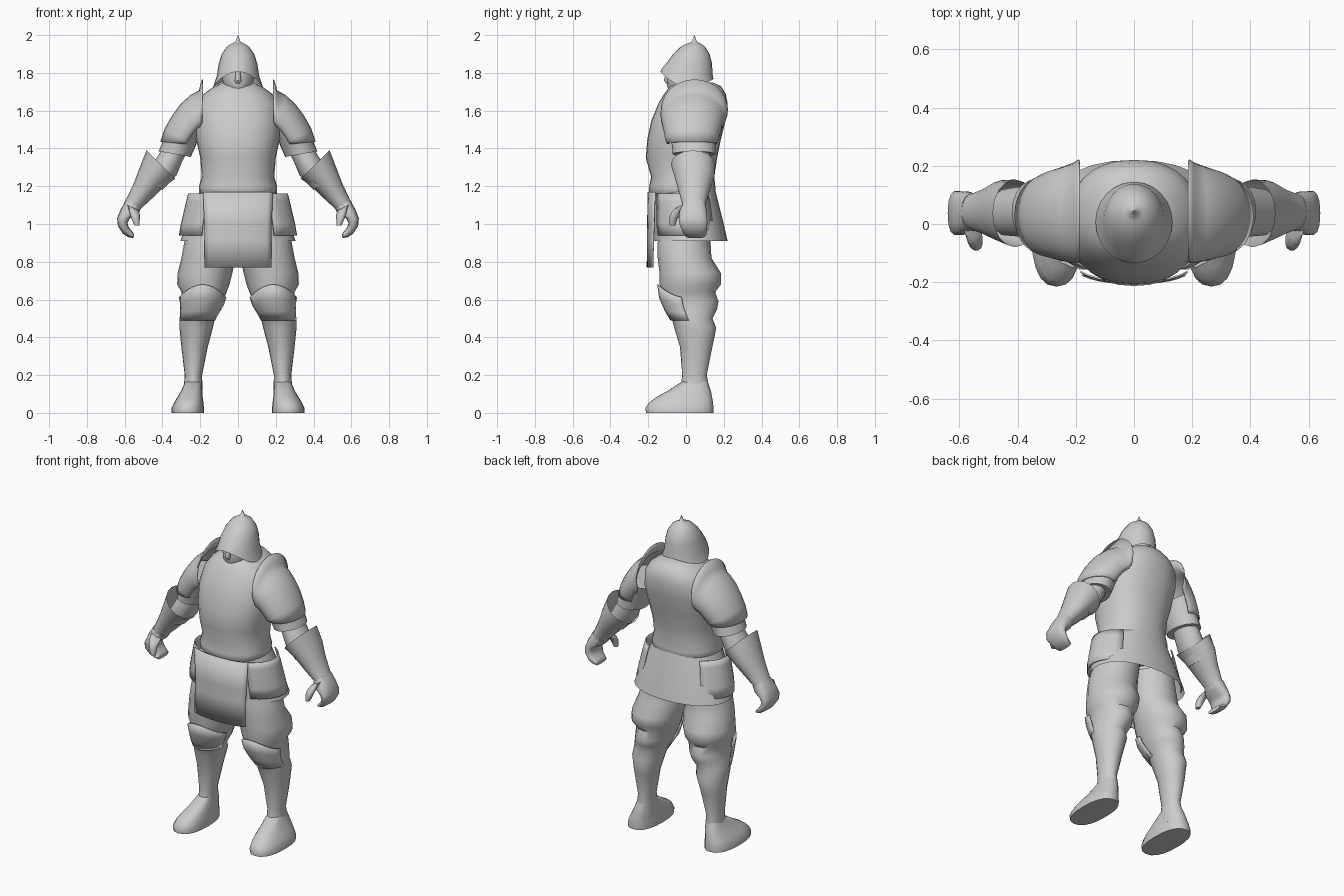
import bpy, bmesh, math

grey = bpy.data.materials.new("armour_grey")
grey.diffuse_color = (0.6, 0.6, 0.6, 1)


def loft(name, rings, n=20, arc=None, power=2.0, mirror=False, cap=True, thick=0.0, smooth=50):
    """Skin oval sections. Each ring: outer x,z, inner x,z, front y, back y, [front lift, back lift]."""
    bm = bmesh.new()
    rows = []
    for r in rings:
        px, pz, qx, qz, yf, yb = r[:6]
        lf, lb = r[6:8] if len(r) > 6 else (0, 0)
        row = []
        for i in range(n):
            if arc:
                t = math.radians(arc[0] + (arc[1] - arc[0]) * i / (n - 1))
            else:
                t = math.tau * i / n
            c, s = (math.copysign(abs(f) ** (2 / power), f) for f in (math.cos(t), math.sin(t)))
            lift = (lf if s < 0 else lb) * s * s
            row.append(bm.verts.new(((px + qx) / 2 + (px - qx) / 2 * c,
                                     (yf + yb) / 2 + (yb - yf) / 2 * s,
                                     (pz + qz) / 2 + (pz - qz) / 2 * c + lift)))
        rows.append(row)
    for a, b in zip(rows, rows[1:]):
        for i in range(n - 1 if arc else n):
            j = (i + 1) % n
            bm.faces.new((a[i], a[j], b[j], b[i]))
    if cap and not arc:
        bm.faces.new(rows[0][::-1])
        bm.faces.new(rows[-1])
    bmesh.ops.recalc_face_normals(bm, faces=bm.faces)
    me = bpy.data.meshes.new(name)
    bm.to_mesh(me)
    bm.free()
    ob = bpy.data.objects.new(name, me)
    bpy.context.collection.objects.link(ob)
    me.materials.append(grey)
    bpy.ops.object.select_all(action='DESELECT')
    ob.select_set(True)
    bpy.context.view_layer.objects.active = ob
    bpy.ops.object.shade_smooth_by_angle(angle=math.radians(smooth))
    if thick:
        m = ob.modifiers.new("thickness", 'SOLIDIFY')
        m.thickness = thick
        m.offset = 0
    if mirror:
        ob.modifiers.new("mirror", 'MIRROR')
    return ob


def level(z, w, yf, yb, *lift):
    """Horizontal section centred on x = 0."""
    return (w, z, -w, z, yf, yb, *lift)


def leg_ring(z, xi, xo, yf, yb, *lift):
    """Horizontal section of one leg."""
    return (xo, z, xi, z, yf, yb, *lift)


# Torso
loft("cuirass", [level(*r) for r in (
    (1.15, .19, -.18, .14), (1.17, .205, -.195, .155), (1.2, .207, -.195, .155),
    (1.25, .192, -.185, .15), (1.35, .2, -.213, .165), (1.45, .222, -.205, .185),
    (1.55, .23, -.183, .21), (1.64, .215, -.145, .22), (1.69, .18, -.115, .21),
    (1.73, .125, -.085, .185), (1.75, .08, -.04, .14))], n=28, power=2.3)

# Head and nose
loft("head", [level(*r) for r in (
    (1.66, .07, -.06, .11), (1.70, .065, -.085, .1), (1.73, .075, -.1, .1),
    (1.77, .085, -.1, .11), (1.84, .085, -.09, .11))], n=20)
loft("nose", [level(*r) for r in (
    (1.745, .012, -.105, -.08), (1.76, .018, -.118, -.08), (1.82, .01, -.1, -.08))], n=8)

# Helmet with flared brim and top spike
loft("helmet", [level(*r) for r in (
    (1.727, .132, -.135, .145, .08, .04), (1.78, .113, -.127, .14, .045, .02),
    (1.85, .102, -.105, .138), (1.9, .086, -.068, .125), (1.94, .058, -.026, .1),
    (1.956, .032, .008, .076), (1.964, .014, .03, .058), (2.0, .001, .044, .046))],
    n=24, cap=False)

# Skirt, front panel and hip plates
loft("skirt", [level(*r) for r in (
    (1.18, .2, -.18, .155), (1.1, .235, -.18, .175), (1.0, .275, -.178, .2), (.91, .305, -.172, .22))],
    n=28, cap=False, power=2.2)
loft("front_panel", [level(*r) for r in (
    (1.17, .205, -.2, -.07), (1.0, .197, -.203, -.08), (.92, .195, -.204, -.09), (.77, .197, -.205, -.1))],
    n=11, arc=(-154, -26), thick=.006)
loft("hip_plate", [level(*r) for r in (
    (1.16, .262, -.19, .16), (1.12, .272, -.192, .17), (1.0, .3, -.195, .19), (.94, .31, -.19, .2))],
    n=10, arc=(-52, 48), thick=.006, mirror=True)

# Legs: trousers puffed over the knee, then calf and ankle
loft("leg", [leg_ring(*r) for r in (
    (1.0, .002, .25, -.14, .14), (.9, .005, .285, -.15, .13), (.82, .012, .3, -.15, .135),
    (.74, .03, .32, -.14, .185), (.68, .045, .322, -.14, .185), (.64, .06, .3, -.13, .155),
    (.59, .08, .293, -.125, .172), (.55, .095, .298, -.11, .165), (.5, .122, .31, -.075, .14),
    (.45, .133, .31, -.062, .16), (.35, .16, .3, -.032, .14), (.2, .19, .282, -.02, .11),
    (.12, .188, .288, -.03, .125), (.06, .188, .3, -.06, .13))], mirror=True)
loft("knee_guard", [leg_ring(*r) for r in (
    (.61, .062, .312, -.15, .16, .07, 0), (.57, .075, .305, -.14, .16, .04, 0),
    (.53, .1, .306, -.11, .15, .01, 0), (.49, .122, .308, -.08, .15))],
    n=13, arc=(-170, -10), thick=.005, mirror=True)
loft("foot", [leg_ring(*r) for r in (
    (0, .18, .352, -.212, .145), (.025, .18, .352, -.215, .146), (.055, .183, .338, -.195, .143),
    (.085, .187, .32, -.155, .138), (.115, .19, .302, -.1, .132), (.165, .195, .28, -.022, .115))],
    power=2.4, mirror=True)

# Shoulder plate with raised inner rim, and lower sleeve
loft("shoulder_plate", [
    (.188, 1.765, .19, 1.45, -.13, .22), (.205, 1.705, .2, 1.44, -.132, .21),
    (.25, 1.68, .205, 1.43, -.128, .2), (.3, 1.635, .21, 1.42, -.122, .19),
    (.345, 1.575, .215, 1.41, -.115, .182), (.385, 1.505, .22, 1.4, -.108, .17),
    (.408, 1.435, .225, 1.42, -.1, .16)], n=19, arc=(-115, 115), thick=.006, mirror=True)
loft("sleeve", [
    (.33, 1.58, .19, 1.5, -.09, .16), (.385, 1.47, .215, 1.44, -.085, .16),
    (.402, 1.43, .225, 1.41, -.075, .155), (.42, 1.385, .25, 1.355, -.07, .155)], mirror=True)

# Elbow
loft("elbow", [
    (.4, 1.4, .27, 1.38, -.03, .13), (.425, 1.36, .3, 1.32, -.04, .13),
    (.45, 1.32, .325, 1.26, -.045, .13), (.49, 1.25, .4, 1.18, -.04, .12)], n=14, mirror=True)

# Gauntlet cuff and forearm, curled hand, thumb
loft("gauntlet", [
    (.485, 1.39, .332, 1.24, -.08, .153), (.52, 1.3, .395, 1.195, -.06, .15),
    (.55, 1.22, .455, 1.135, -.04, .125), (.592, 1.13, .515, 1.08, -.02, .105),
    (.605, 1.11, .525, 1.06, -.02, .105)], n=16, cap=False, mirror=True)
loft("hand", [
    (.592, 1.13, .515, 1.08, -.018, .103), (.62, 1.08, .535, 1.05, -.035, .112),
    (.64, 1.03, .572, 1.03, -.04, .114), (.636, .99, .585, 1.005, -.035, .114),
    (.61, .95, .578, .982, -.02, .112), (.58, .93, .562, .962, -.01, .108),
    (.553, .925, .55, .948, -.002, .1)], n=14, power=2.6, mirror=True)
loft("thumb", [
    (.585, 1.1, .525, 1.07, -.05, .02), (.575, 1.065, .52, 1.05, -.08, -.02),
    (.565, 1.03, .52, 1.025, -.092, -.045), (.548, .992, .522, .992, -.088, -.055)],
    n=10, mirror=True)
